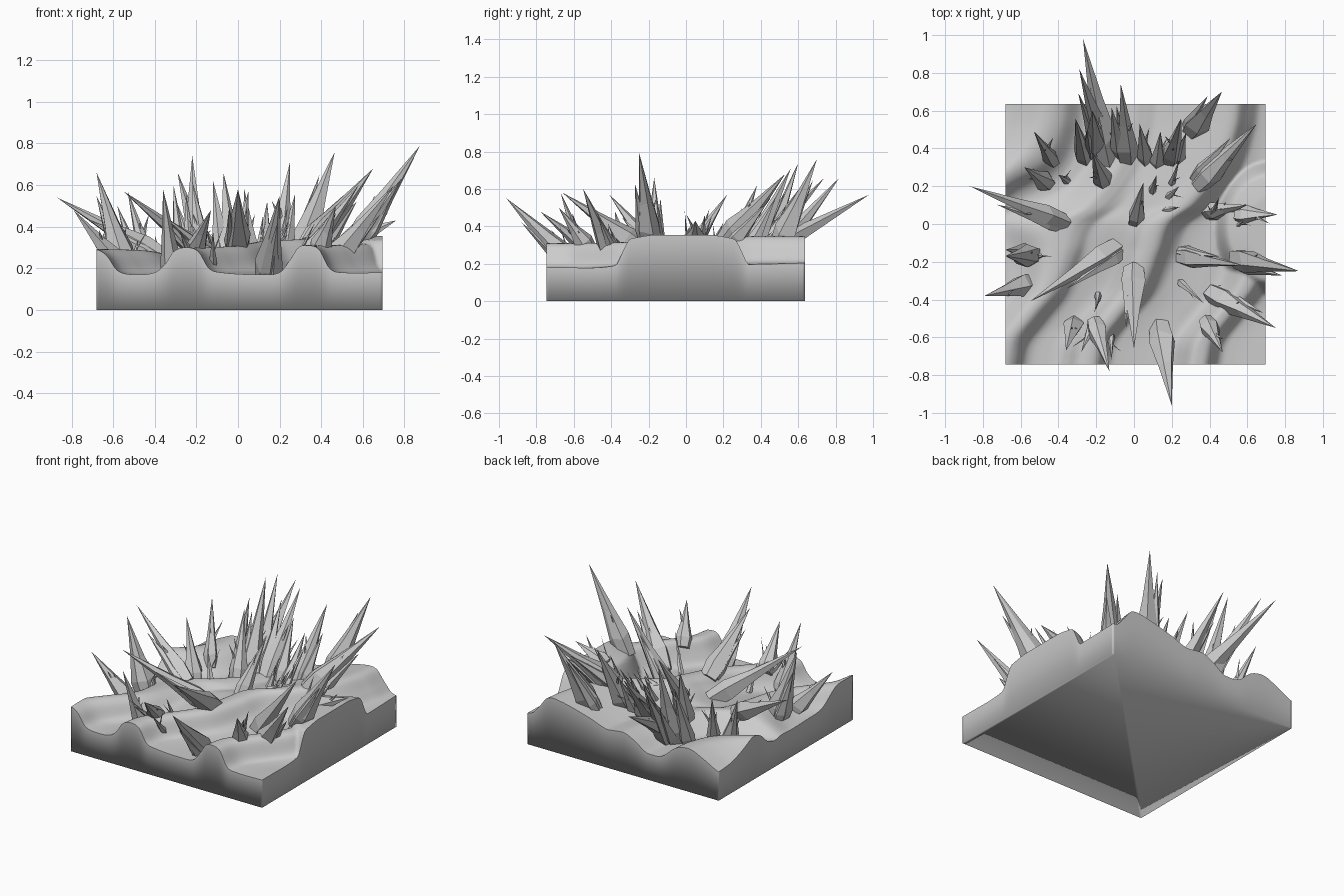
import bpy, bmesh, math, random
from mathutils import Vector

if "Cube" in bpy.data.objects:
    bpy.data.objects.remove(bpy.data.objects["Cube"])

random.seed(4)
X0, X1, Y0, Y1 = -0.68, 0.695, -0.745, 0.635

# --- dune shape: wavy ridge line plus front and back cross-sections ---
SHIFT = [(-.74, -.12), (-.62, -.09), (-.5, 0), (-.35, .12), (-.15, .2), (0, .26),
         (.1, .39), (.3, .54), (.5, .61), (.63, .63)]
FRONT = [(-1.5, .2), (-1.35, .23), (-1.2, .27), (-1.05, .25), (-.95, .19), (-.85, .2),
         (-.75, .28), (-.68, .29), (-.63, .26), (-.58, .19), (-.5, .17), (-.4, .18),
         (-.35, .22), (-.31, .28), (-.25, .3), (-.19, .28), (-.14, .2), (-.08, .18),
         (.1, .17), (.2, .18), (.25, .24), (.29, .3), (.34, .31), (.39, .29), (.44, .2),
         (.5, .18), (.7, .18)]
BACK = [(-1.5, .18), (-1.42, .19), (-1.32, .24), (-1.22, .28), (-1.12, .26), (-1.02, .18),
        (-.92, .17), (-.82, .23), (-.75, .26), (-.68, .255), (-.62, .25), (-.5, .29),
        (-.3, .34), (-.2, .34), (-.14, .27), (-.08, .21), (.1, .2), (.2, .22), (.27, .3),
        (.33, .34), (.4, .33), (.46, .26), (.55, .22), (.7, .22)]


def curve(pts, t):
    """Smooth interpolation through a profile."""
    if t <= pts[0][0]:
        return pts[0][1]
    for i in range(len(pts) - 1):
        (a, va), (b, vb) = pts[i], pts[i + 1]
        if t <= b:
            p = pts[max(i - 1, 0)]
            q = pts[min(i + 2, len(pts) - 1)]
            ma = (vb - p[1]) / (b - p[0]) * (b - a)
            mb = (q[1] - va) / (q[0] - a) * (b - a)
            s = (t - a) / (b - a)
            return ((2*s**3 - 3*s*s + 1) * va + (s**3 - 2*s*s + s) * ma
                    + (3*s*s - 2*s**3) * vb + (s**3 - s*s) * mb)
    return pts[-1][1]


def step(t):
    t = min(max(t, 0), 1)
    return t * t * (3 - 2 * t)


def height(x, y):
    u = x - curve(SHIFT, y) - .12
    u += .19 * math.exp(-((x + .68) / .25) ** 2 - ((y - .1) / .25) ** 2)  # left hollow
    t = step(y + .6)
    h = (1 - t) * curve(FRONT, u) + t * curve(BACK, u)
    d = math.hypot((x - .72) / .3, (y + .02) / .37)                       # right mound
    mound = .17 + .14 * step((1.02 - d) / .28) + .055 * max(0, 1 - d * d)
    return max(h, min(mound, .355))


# --- ground block ---
def build_ground(n=110):
    bm = bmesh.new()
    xs = [X0 + (X1 - X0) * i / n for i in range(n + 1)]
    ys = [Y0 + (Y1 - Y0) * i / n for i in range(n + 1)]
    g = [[bm.verts.new((x, y, height(x, y))) for x in xs] for y in ys]
    for j in range(n):
        for i in range(n):
            bm.faces.new((g[j][i], g[j][i+1], g[j+1][i+1], g[j+1][i]))
    rim = [e for e in bm.edges if e.is_boundary]
    for v in bmesh.ops.extrude_edge_only(bm, edges=rim)["geom"]:
        if isinstance(v, bmesh.types.BMVert):
            v.co.z = 0
    bmesh.ops.holes_fill(bm, edges=[e for e in bm.edges if e.is_boundary], sides=0)
    bmesh.ops.recalc_face_normals(bm, faces=bm.faces)
    for f in bm.faces:
        f.smooth = True
    for e in rim:
        e.smooth = False
    finish(bm, "ground_block")


def finish(bm, name):
    me = bpy.data.meshes.new(name)
    bm.to_mesh(me)
    bm.free()
    bpy.context.collection.objects.link(bpy.data.objects.new(name, me))


# --- crystal spikes ---
def spike(bm, base, tip, r, sides=6):
    axis = tip - base
    q = axis.to_track_quat('Z', 'Y')
    L = axis.length
    rings = []
    turn = random.random() * 6
    wob = [random.uniform(.8, 1.15) for _ in range(sides)]
    for t, k in ((0, .8), (.2, 1), (.5, .56)):
        rings.append([bm.verts.new(base + q @ Vector((
            r*k*wob[i]*math.cos(turn + i*math.tau/sides),
            r*k*wob[i]*math.sin(turn + i*math.tau/sides),
            L*(t + (random.uniform(-.04, .04) if t else 0))))) for i in range(sides)])
    top = bm.verts.new(tip)
    bm.faces.new(rings[0][::-1])
    for i in range(sides):
        j = (i + 1) % sides
        for a, b in zip(rings, rings[1:]):
            bm.faces.new((a[i], a[j], b[j], b[i]))
        bm.faces.new((rings[-1][i], rings[-1][j], top))


# base x, base y, tip x, tip y, tip z
BIG = [(-.4, .02, -.87, .2, .54), (-.14, .37, -.27, .98, .57), (-.03, .37, -.07, .74, .66),
       (.57, -.19, .875, -.25, .79), (.32, .51, .465, .7, .76), (.37, .24, .65, .53, .68),
       (.14, -.58, .2, -.96, .55), (.44, -.38, .75, -.55, .6), (.27, -.17, .58, -.22, .6),
       (-.12, -.14, -.55, -.41, .57), (0, -.27, 0, -.66, .58), (-.16, .44, -.29, .82, .66),
       (-.2, .4, -.22, .6, .74), (.2, .35, .25, .56, .71), (-.55, -.17, -.68, -.17, .66)]
MEDIUM = [(-.2, -.55, -.13, -.78, .48), (-.32, -.53, -.36, -.67, .58), (.4, -.54, .47, -.68, .5),
          (-.58, -.32, -.79, -.38, .48), (-.47, .22, -.58, .3, .5), (-.44, .35, -.53, .49, .57),
          (.01, .03, .05, .22, .57), (-.16, .23, -.22, .38, .62), (-.26, .36, -.31, .56, .6),
          (.06, .35, .03, .53, .58), (.13, .34, .14, .49, .52), (.41, .06, .6, .1, .46),
          (.59, .05, .76, .05, .43), (-.08, .39, -.12, .62, .62), (.43, .27, .57, .43, .52)]
SMALL = [(.1, .18, .12, .26, .45), (.19, .15, .24, .2, .42), (.25, -.31, .37, -.42, .42),
         (-.19, -.38, -.2, -.45, .36), (-.36, .23, -.4, .26, .36), (.56, 0, .58, .02, .4),
         (.2, .08, .24, .09, .36), (-.5, -.17, -.48, -.17, .34), (-.12, -.6, -.12, -.72, .38),
         (-.24, -.58, -.28, -.68, .38), (.41, .04, .45, .14, .46), (.2, .22, .24, .34, .5)]


def spike_group(name, rows, radius, shards, companions):
    bm = bmesh.new()
    for bx, by, tx, ty, tz in rows:
        tip = Vector((tx, ty, tz))
        root = Vector((bx, by, height(bx, by)))
        d = (tip - root).normalized()
        r = radius * random.uniform(.9, 1.1)
        spike(bm, root - d * .05, tip, r, random.choice((5, 6)))
        # shorter spike leaning against the main one
        for _ in range(companions):
            off = Vector((random.uniform(-1, 1), random.uniform(-1, 1), 0)).normalized()
            end = root.lerp(tip, random.uniform(.6, .75)) + off * r * .7
            spike(bm, root + off * r * .5 - d * .04, end, r * .6, 5)
        # small shards sprouting from the flank
        for _ in range(shards):
            side = Vector((random.uniform(-1, 1), random.uniform(-1, 1), random.uniform(-.2, .6)))
            start = root.lerp(tip, random.uniform(.02, .35))
            end = start + (d + side.normalized() * .5).normalized() * random.uniform(.08, .16)
            spike(bm, start, end, r * .25, 4)
    bmesh.ops.recalc_face_normals(bm, faces=bm.faces)
    finish(bm, name)


build_ground()
spike_group("large_spikes", BIG, .066, 2, 1)
spike_group("medium_spikes", MEDIUM, .05, 2, 0)
spike_group("small_spikes", SMALL, .022, 1, 0)
